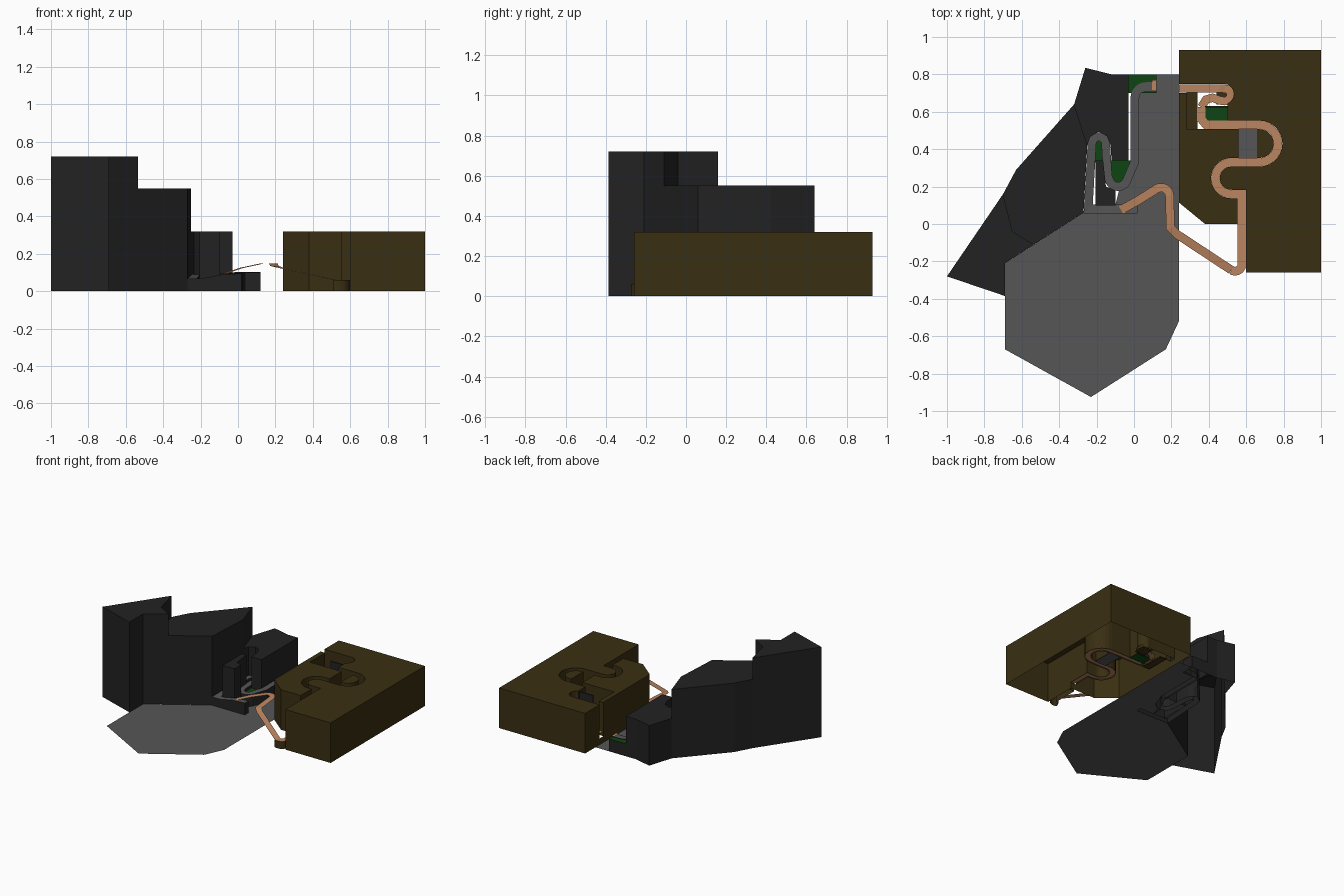
import bpy, bmesh, math
from mathutils import Vector

if "Cube" in bpy.data.objects:
    bpy.data.objects.remove(bpy.data.objects["Cube"])


def material(name, rgb):
    m = bpy.data.materials.new(name)
    m.diffuse_color = (*rgb, 1)
    m.use_nodes = True
    m.node_tree.nodes["Principled BSDF"].inputs["Base Color"].default_value = m.diffuse_color
    return m


DARK = material("dark rock", (0.016, 0.016, 0.016))
GRAY = material("gray asphalt", (0.092, 0.092, 0.092))
BROWN = material("brown rock", (0.042, 0.028, 0.006))
ORANGE = material("orange track", (0.50, 0.235, 0.115))
GREEN = material("green grass", (0.004, 0.06, 0.006))


def finish(bm, name, *mats):
    bmesh.ops.recalc_face_normals(bm, faces=bm.faces)
    me = bpy.data.meshes.new(name)
    bm.to_mesh(me)
    bm.free()
    for m in mats:
        me.materials.append(m)
    ob = bpy.data.objects.new(name, me)
    bpy.context.collection.objects.link(ob)
    return ob


def prism(name, pts, z0, z1, mat, top=None, bases=None, closed=False):
    """Extruded outline; bases gives a raised wall foot for single edges."""
    bm = bmesh.new()
    roof = bm.faces.new([bm.verts.new((x, y, z1)) for x, y in pts])
    roof.material_index = 1 if top else 0
    n = len(pts)
    if closed:
        low = [bm.verts.new((x, y, z0)) for x, y in pts]
        bm.faces.new(low[::-1])
    for i in range(n):
        foot = (bases or {}).get(i, z0)
        if foot >= z1:
            continue
        a, b = roof.verts[i], roof.verts[(i + 1) % n]
        if closed:
            c, d = low[(i + 1) % n], low[i]
        else:
            c = bm.verts.new((b.co.x, b.co.y, foot))
            d = bm.verts.new((a.co.x, a.co.y, foot))
        bm.faces.new((a, d, c, b))
    return finish(bm, name, mat, *([top] if top else []))


def plate(name, pts, z, mat):
    bm = bmesh.new()
    bm.faces.new([bm.verts.new((x, y, z)) for x, y in pts])
    return finish(bm, name, mat)


def rect(x0, x1, y0, y1):
    return [(x0, y0), (x1, y0), (x1, y1), (x0, y1)]


def arc(cx, cy, r, a0, a1, z, z2=None, n=10):
    z2 = z if z2 is None else z2
    out = []
    for i in range(n + 1):
        t = i / n
        a = math.radians(a0 + (a1 - a0) * t)
        out.append((cx + r * math.cos(a), cy + r * math.sin(a), z + (z2 - z) * t))
    return out


def sides(path, w):
    """Mitred left and right edges of a flat path."""
    p = [Vector(q) for q in path]
    left, right = [], []
    for i, q in enumerate(p):
        d0 = (q - p[i - 1]).xy.normalized() if i else (p[1] - q).xy.normalized()
        d1 = (p[i + 1] - q).xy.normalized() if i < len(p) - 1 else d0
        t = (d0 + d1).normalized()
        k = w / 2 / max(0.5, t.dot(d0))
        off = Vector((-t.y * k, t.x * k, 0))
        left.append(q + off)
        right.append(q - off)
    return left, right


def ribbon(name, path, w, mat, skirt=None):
    bm = bmesh.new()
    left, right = sides(path, w)
    L, R = [bm.verts.new(v) for v in left], [bm.verts.new(v) for v in right]
    for i in range(len(L) - 1):
        bm.faces.new((L[i], R[i], R[i + 1], L[i + 1]))
    if skirt:
        loop = L + R[::-1]
        foot = [bm.verts.new((v.co.x, v.co.y, 0)) for v in loop]
        for i in range(len(loop)):
            j = (i + 1) % len(loop)
            bm.faces.new((loop[i], loop[j], foot[j], foot[i])).material_index = 1
    return finish(bm, name, mat, *([skirt] if skirt else []))


# ground sheet in front of and between the mountains
plate("ground", [(-.69, -.21), (-.69, -.67), (-.23, -.925), (.17, -.67), (.24, -.52),
                 (.24, .80), (.12, .80), (.12, .70), (.02, .70), (.02, .34), (-.02, .22),
                 (-.08, .18), (-.10, .10), (.02, .10), (.02, .06), (-.27, .06)], 0, GRAY)

# stepped dark mountains, open underneath
prism("tall_mountain", [(-1, -.28), (-.69, -.385), (-.69, -.21), (-.535, -.11),
                        (-.65, -.04), (-.70, .16)], 0, .72, DARK, bases={3: .55, 4: .55})
prism("middle_mountain", [(-.70, .16), (-.65, -.04), (-.535, -.11), (-.27, .06), (-.25, .42),
                          (-.32, .64), (-.63, .29)], 0, .55, DARK,
      bases={0: 1, 1: 1, 4: .32})
prism("low_mountain", [(-.32, .64), (-.25, .42), (-.235, .465), (-.19, .493), (-.145, .47),
                       (-.125, .42), (-.12, .34), (-.03, .34), (-.03, .80), (-.12, .80),
                       (-.26, .835)], 0, .32, DARK, bases={0: 1})
prism("rock_between_bends", [(-.205, .10), (-.10, .10), (-.10, .18), (-.15, .20),
                             (-.165, .34), (-.205, .34)], 0, .32, DARK)

# grass
prism("grass_ledge", rect(-.03, .12, .70, .80), 0, .10, DARK, GREEN)
plate("grass_upper_bend", rect(-.21, -.15, .33, .46), .07, GREEN)
plate("grass_lower_bend", [(-.13, .22), (-.02, .22), (-.01, .34), (-.13, .34)], .07, GREEN)

# gray track with dark side walls
gray = ([(.02, .08, .095), (-.08, .08, .09), (-.2, .08, .067), (-.245, .08, .067), (-.225, .43, .09)]
        + arc(-.188, .43, .037, 170, 10, .09)
        + [(-.14, .25, .095)] + arc(-.085, .25, .05, 190, 330, .095)
        + [(.003, .33, .10)] + arc(.065, .675, .06, 180, 90, .104) + [(.12, .735, .104)])
ribbon("gray_track", gray, .046, GRAY, DARK)
plate("jump_lip", rect(.095, .12, .71, .77), .112, ORANGE)

# brown mountain with the track canyon cut into it
brown = prism("brown_mountain", [(.24, .93), (.24, .115), (.38, 0), (.6, 0), (.6, -.26),
                                 (1, -.26), (1, .93)], 0, .32, BROWN, closed=True)
Z = .06
canyon = ([(.36, .625, Z), (.36, .56, Z), (.385, .53, Z)] + arc(.67, .43, .1, 90, -90, Z, n=14)
          + arc(.52, .245, .085, 90, 270, Z, n=14) + [(.577, .16, Z), (.577, -.2, Z)])
l, r = sides(canyon, .046)
cuts = [[v.xy for v in l + r[::-1]], rect(.2, .47, .70, .748), rect(.28, .50, .507, .703),
        [p[:2] for p in arc(.48, .695, .054, 0, 337.5, 0, n=15)], rect(.56, .66, .345, .515)]
for i, c in enumerate(cuts):
    cutter = prism("cutter", c, .05 + i * .0005, .6, BROWN, closed=True)
    cutter.hide_render = True
    mod = brown.modifiers.new("cut", 'BOOLEAN')
    mod.operation, mod.solver, mod.object = 'DIFFERENCE', 'EXACT', cutter
    dg = bpy.context.evaluated_depsgraph_get()
    me = bpy.data.meshes.new_from_object(brown.evaluated_get(dg))
    brown.modifiers.clear()
    brown.data = me
    bpy.data.objects.remove(cutter)
# leave the shell open below and under the track
bm = bmesh.new()
bm.from_mesh(brown.data)
bm.normal_update()
gone = [f for f in bm.faces if abs(f.normal.z) > .9 and f.calc_center_median().z < .1]
bmesh.ops.delete(bm, geom=gone, context='FACES')
bm.to_mesh(brown.data)
bm.free()

# canyon floor pieces
plate("canyon_ledge", rect(.28, .34, .507, .703), .056, BROWN)
plate("canyon_loop_floor", rect(.44, .53, .64, .74), .052, BROWN)
plate("canyon_grass", rect(.36, .50, .54, .625), .055, GREEN)
plate("canyon_gray_floor", rect(.56, .66, .345, .515), .05, GRAY)
prism("canyon_dark_wall", rect(.38, .50, .622, .632), .055, .31, DARK)

# orange track: landing loop, canyon, corner and bridge
landing = ([(.24, .725, .09), (.46, .725, .08)] + arc(.485, .69, .033, 90, -90, .075, .07)
           + [(.46, .66, .068), (.42, .675, .065), (.385, .665, .063), (.36, .625, Z)])
ribbon("landing_track", landing, .044, ORANGE)
ribbon("canyon_track", canyon, .045, ORANGE)
corner = arc(.54, -.215, .037, 0, -122, Z)
ribbon("corner_track", [(.577, -.02, Z), (.577, -.2, Z)] + corner, .046, ORANGE, BROWN)
bridge = [corner[-1], (.23, -.055, .125), (.195, -.02, .135)] + \
    arc(.145, .15, .045, 0, 120, .147) + [(.02, .125, .125), (-.07, .075, .095)]
ribbon("bridge_track", bridge, .046, ORANGE)
